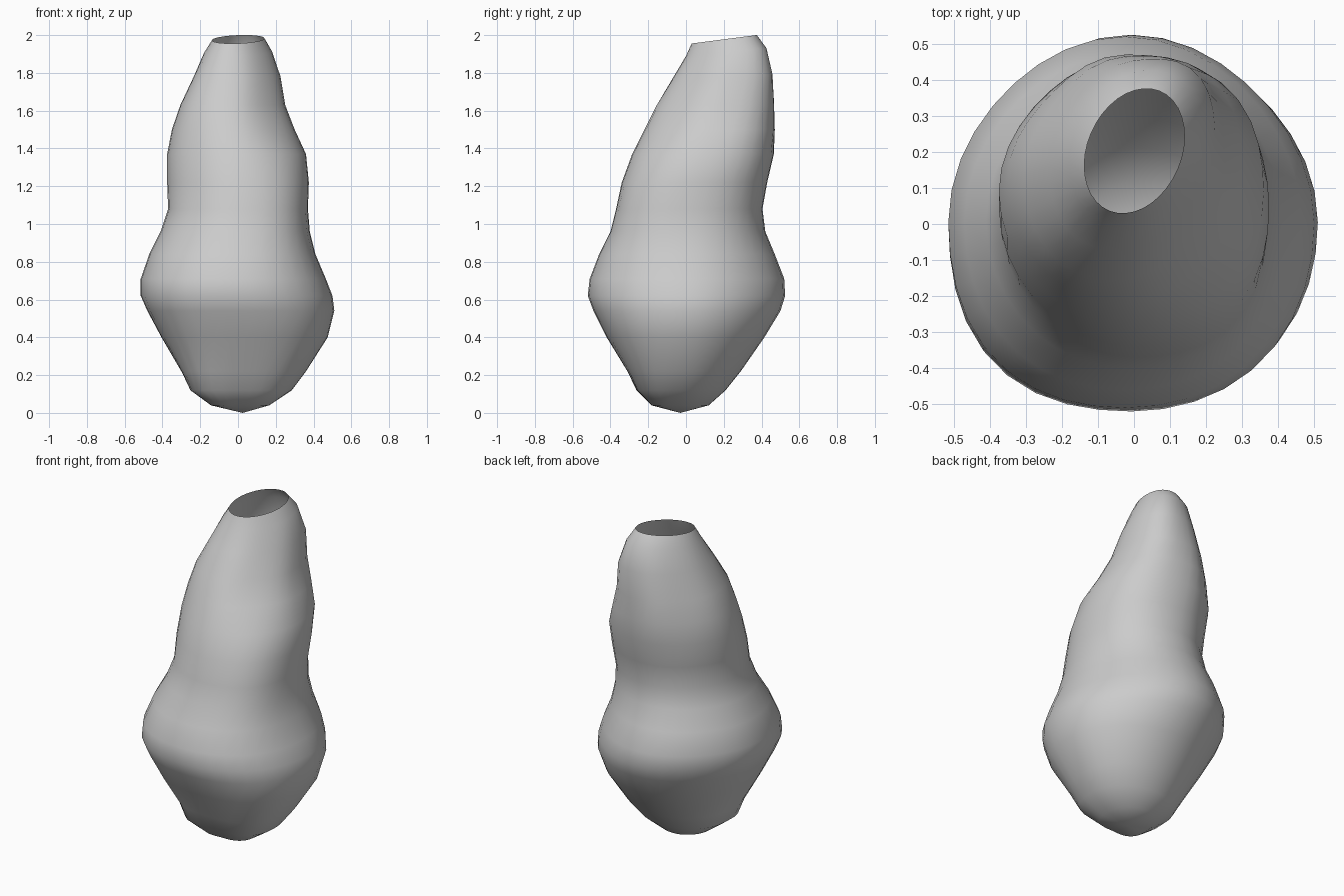
import bpy, bmesh, math

# Stacked cross-sections: z, x left, x right, y front, y back
SECTIONS = [
    (0.04, -0.14, 0.165, -0.18, 0.12),
    (0.12, -0.25, 0.285, -0.26, 0.21),
    (0.22, -0.30, 0.36, -0.31, 0.29),
    (0.40, -0.405, 0.475, -0.42, 0.415),
    (0.54, -0.48, 0.51, -0.49, 0.50),
    (0.62, -0.515, 0.50, -0.52, 0.525),
    (0.71, -0.515, 0.465, -0.51, 0.52),
    (0.84, -0.47, 0.41, -0.46, 0.47),
    (0.96, -0.41, 0.38, -0.40, 0.42),
    (1.08, -0.37, 0.37, -0.37, 0.405),
    (1.22, -0.375, 0.375, -0.34, 0.43),
    (1.37, -0.375, 0.36, -0.285, 0.465),
    (1.50, -0.35, 0.30, -0.22, 0.47),
    (1.63, -0.305, 0.25, -0.155, 0.465),
    (1.78, -0.235, 0.225, -0.07, 0.455),
    (1.91, -0.18, 0.18, 0.0, 0.425),
    (1.978, -0.138, 0.14, 0.03, 0.375),
]
# Diagonal bulges by height: z, back right, back left, front left, front right
BULGES = [
    (0.0, 0.0, 0.0, 0.22, 0.13),
    (0.12, 0.0, 0.0, 0.18, 0.11),
    (0.25, 0.0, 0.0, 0.10, 0.06),
    (0.60, -0.03, -0.03, 0.06, 0.02),
    (0.80, -0.01, -0.02, 0.03, 0.04),
    (1.05, 0.03, -0.01, -0.01, 0.07),
    (1.35, 0.05, -0.03, -0.02, 0.02),
    (1.50, 0.10, -0.07, 0.01, -0.05),
    (1.75, 0.10, -0.05, 0.05, -0.07),
    (2.00, 0.0, 0.0, 0.0, 0.0),
]
SEG = 36


def bulges_at(z):
    for a, b in zip(BULGES, BULGES[1:]):
        if z <= b[0]:
            k = (z - a[0]) / (b[0] - a[0])
            return [p + (q - p) * k for p, q in zip(a[1:], b[1:])]


bm = bmesh.new()
rings = []
for z, x0, x1, y0, y1 in SECTIONS:
    cx, cy, rx, ry = (x0 + x1) / 2, (y0 + y1) / 2, (x1 - x0) / 2, (y1 - y0) / 2
    # Skew and tilt the neck towards the oblique top rim
    skew = 0.23 * max(0, (z - 1.5) / 0.478)
    tilt = 0.13 * max(0, (z - 1.7) / 0.278)
    e = bulges_at(z)
    ring = []
    for i in range(SEG):
        t = 2 * math.pi * i / SEG
        r = 1 + e[i * 4 // SEG] * math.sin(2 * t) ** 2
        dy = r * ry * math.sin(t + skew)
        ring.append(bm.verts.new((cx + r * rx * math.cos(t), cy + dy, z + tilt * dy)))
    rings.append(ring)

# Rounded bottom closes on one tip; the top rim stays open
tip = bm.verts.new((0.025, -0.03, 0.0))
for i in range(SEG):
    j = (i + 1) % SEG
    bm.faces.new((tip, rings[0][j], rings[0][i]))
    for a, b in zip(rings, rings[1:]):
        bm.faces.new((a[i], a[j], b[j], b[i]))
for f in bm.faces:
    f.smooth = True

mesh = bpy.data.meshes.new("hollow_body")
bm.to_mesh(mesh)
bm.free()
bpy.context.collection.objects.link(bpy.data.objects.new("hollow_body", mesh))
